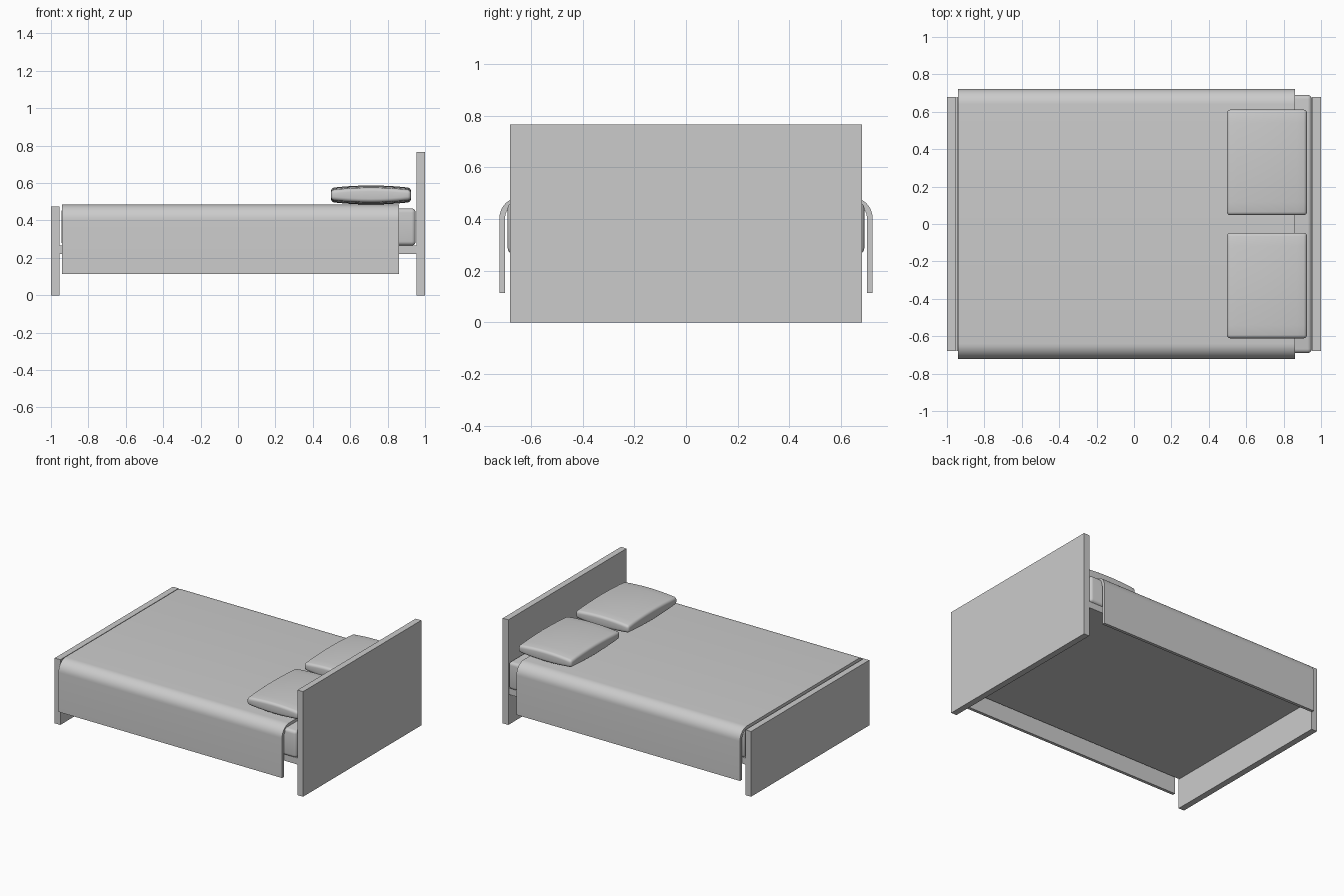
import bpy, bmesh, math

if "Cube" in bpy.data.objects:
    bpy.data.objects.remove(bpy.data.objects["Cube"])


def add_object(name, bm, bevel=0.0, segments=4, smooth=True):
    """Turn a bmesh into a named object, optionally with rounded edges."""
    bmesh.ops.recalc_face_normals(bm, faces=bm.faces)
    mesh = bpy.data.meshes.new(name)
    bm.to_mesh(mesh)
    bm.free()
    ob = bpy.data.objects.new(name, mesh)
    bpy.context.collection.objects.link(ob)
    bpy.ops.object.select_all(action='DESELECT')
    ob.select_set(True)
    bpy.context.view_layer.objects.active = ob
    if bevel:
        mod = ob.modifiers.new("rounding", 'BEVEL')
        mod.width = bevel
        mod.segments = segments
        mod.limit_method = 'ANGLE'
        mod.angle_limit = math.radians(50)
        bpy.ops.object.modifier_apply(modifier=mod.name)
    if smooth:
        bpy.ops.object.shade_smooth_by_angle(angle=math.radians(35))
    return ob


def box(name, x0, x1, half_y, z0, z1, bevel=0.0):
    bm = bmesh.new()
    bmesh.ops.create_cube(bm, size=1)
    for v in bm.verts:
        v.co.x = x1 if v.co.x > 0 else x0
        v.co.y = half_y if v.co.y > 0 else -half_y
        v.co.z = z1 if v.co.z > 0 else z0
    return add_object(name, bm, bevel, smooth=bevel > 0)


def blanket(x0, x1):
    """Inverted U profile in the y-z plane, extruded along the bed."""
    cy, cz, z_low, steps = 0.64, 0.403, 0.115, 10

    def half(radius):
        pts = [(cy + radius, z_low)]
        for i in range(steps + 1):
            a = math.pi / 2 * i / steps
            pts.append((cy + radius * math.cos(a), cz + radius * math.sin(a)))
        return pts

    outer, inner = half(0.082), half(0.060)
    outer += [(-y, z) for y, z in reversed(outer)]
    inner += [(-y, z) for y, z in reversed(inner)]
    bm = bmesh.new()
    o = [bm.verts.new((x0, y, z)) for y, z in outer]
    n = [bm.verts.new((x0, y, z)) for y, z in inner]
    strip = [bm.faces.new((o[i], o[i + 1], n[i + 1], n[i]))
             for i in range(len(o) - 1)]
    # extrude keeping the starting faces as the foot-end cap
    res = bmesh.ops.extrude_face_region(bm, geom=strip, use_keep_orig=True)
    for v in res["geom"]:
        if isinstance(v, bmesh.types.BMVert):
            v.co.x = x1
    return add_object("blanket", bm)


def pillow(name, cx, cy, cz, half_x, half_y):
    """Slab whose thickness swells toward the middle."""
    bm = bmesh.new()
    bmesh.ops.create_grid(bm, x_segments=8, y_segments=8, size=1)
    res = bmesh.ops.extrude_face_region(bm, geom=bm.faces[:], use_keep_orig=True)
    top = {g for g in res["geom"] if isinstance(g, bmesh.types.BMVert)}
    for v in bm.verts:
        u, w = v.co.x, v.co.y
        h = 0.025 + 0.013 * ((1 - u * u) + (1 - w * w))
        v.co = (cx + u * half_x, cy + w * half_y, cz + (h if v in top else -h))
    return add_object(name, bm, bevel=0.018)


# Frame: end boards and the slab carrying the mattress
box("footboard", -1.0, -0.955, 0.68, 0, 0.475)
box("headboard", 0.955, 1.0, 0.68, 0, 0.765)
box("bed_base", -0.955, 0.955, 0.675, 0.22, 0.267)

# Bedding
box("mattress", -0.945, 0.95, 0.69, 0.266, 0.464, bevel=0.022)
blanket(-0.94, 0.86)
for side, label in ((-1, "front"), (1, "back")):
    pillow(label + "_pillow", 0.711, side * 0.329, 0.536, 0.214, 0.282)
